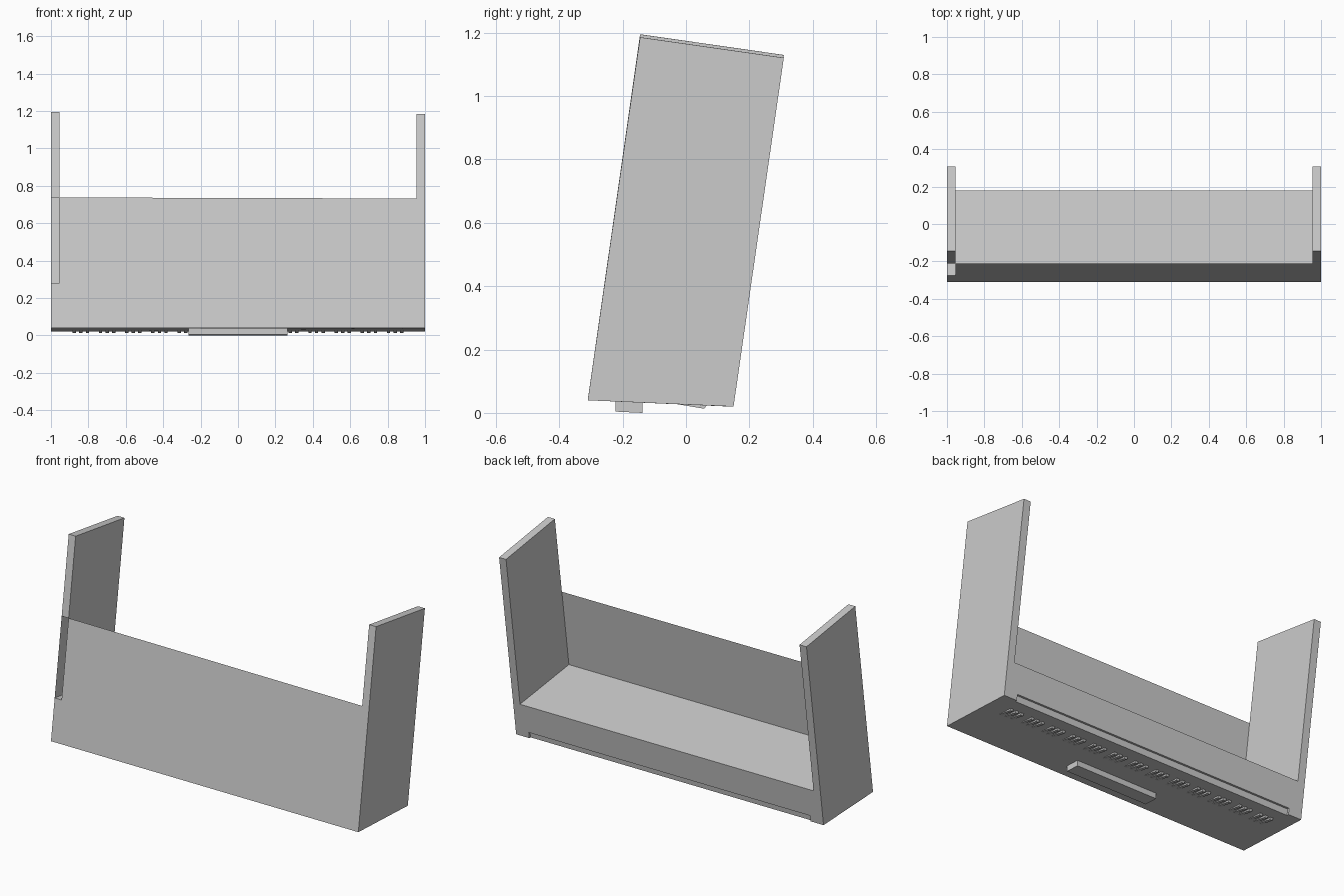
import bpy, bmesh

cube = bpy.data.objects.get("Cube")
if cube:
    bpy.data.objects.remove(cube, do_unlink=True)

grey = bpy.data.materials.new("light grey")
grey.use_nodes = True
colour = (0.6, 0.6, 0.6, 1)
grey.diffuse_color = colour
grey.node_tree.nodes["Principled BSDF"].inputs["Base Color"].default_value = colour

WALL = 0.955                    # inner face of the side walls
FLOOR_F, FLOOR_B = 0.28, 0.22   # floor height at front and back
BOT_F, BOT_B = 0.04, 0.02       # underside height at front and back
TOP_F, TOP_B = 1.19, 1.125      # side wall tops
PANEL = 0.735                   # front panel top
SLOT_X, SLOT_Z, SLOT_D = 0.915, 0.055, 0.012


def front(x, z):
    return (x, -0.31 + 0.1435 * (z - BOT_F), z)


def back(x, z, inset=0):
    return (x, 0.15 + 0.1435 * (z - BOT_B) - inset, z)


def under(y):
    return BOT_F - (y + 0.31) * 0.0435


def finish(name, bm, merge=True):
    if merge:
        bmesh.ops.remove_doubles(bm, verts=bm.verts, dist=0.0005)
    bmesh.ops.recalc_face_normals(bm, faces=bm.faces)
    mesh = bpy.data.meshes.new(name)
    bm.to_mesh(mesh)
    bm.free()
    mesh.materials.append(grey)
    obj = bpy.data.objects.new(name, mesh)
    bpy.context.collection.objects.link(obj)
    return obj


def face(bm, points):
    return bm.faces.new([bm.verts.new(p) for p in points])


def prism(bm, profile, x0, x1):
    """Closed prism of a y-z profile along x."""
    a = face(bm, [(x0, y, z) for y, z in profile])
    new = bmesh.ops.extrude_face_region(bm, geom=[a])["geom"]
    moved = [v for v in new if isinstance(v, bmesh.types.BMVert)]
    bmesh.ops.translate(bm, verts=moved, vec=(x1 - x0, 0, 0))
    if a.is_valid is False:
        face(bm, [(x0, y, z) for y, z in profile])


# Casing: sloped front panel, one wall open at its front edge
bm = bmesh.new()
face(bm, [front(x, z) for x, z in (
    (-1, BOT_F), (1, BOT_F), (1, TOP_F), (WALL, TOP_F), (WALL, PANEL),
    (-WALL, PANEL), (-WALL, FLOOR_F), (-1, FLOOR_F))])
face(bm, [front(x, z) for x, z in (
    (-1, PANEL), (-WALL, PANEL), (-WALL, TOP_F), (-1, TOP_F))])

# Back edge of the casing, with a long shallow slot along the bottom
face(bm, [back(x, z) for x, z in (
    (-1, BOT_B), (-SLOT_X, BOT_B), (-SLOT_X, SLOT_Z), (SLOT_X, SLOT_Z),
    (SLOT_X, BOT_B), (1, BOT_B), (1, TOP_B), (WALL, TOP_B), (WALL, FLOOR_B),
    (-WALL, FLOOR_B), (-WALL, TOP_B), (-1, TOP_B))])
slot = [back(x, z, SLOT_D) for x, z in (
    (-SLOT_X, BOT_B), (SLOT_X, BOT_B), (SLOT_X, SLOT_Z), (-SLOT_X, SLOT_Z))]
face(bm, slot)
face(bm, [slot[3], slot[2], back(SLOT_X, SLOT_Z), back(-SLOT_X, SLOT_Z)])
for s in (-1, 1):
    face(bm, [back(s * SLOT_X, z, d) for z, d in (
        (BOT_B, 0), (SLOT_Z, 0), (SLOT_Z, SLOT_D), (BOT_B, SLOT_D))])

# Underside and floor
face(bm, [front(-1, BOT_F), front(1, BOT_F), back(1, BOT_B), back(SLOT_X, BOT_B),
          slot[1], slot[0], back(-SLOT_X, BOT_B), back(-1, BOT_B)])
face(bm, [front(-1, FLOOR_F), front(WALL, FLOOR_F),
          back(WALL, FLOOR_B), back(-1, FLOOR_B)])

# Side walls: outer face, inner face and top
for s in (-1, 1):
    face(bm, [front(s, BOT_F), back(s, BOT_B), back(s, TOP_B), front(s, TOP_F)])
    w = s * WALL
    face(bm, [front(w, FLOOR_F), back(w, FLOOR_B), back(w, TOP_B), front(w, TOP_F)])
    face(bm, [front(s, TOP_F), front(w, TOP_F), back(w, TOP_B), back(s, TOP_B)])
bmesh.ops.remove_doubles(bm, verts=bm.verts, dist=0.0005)
for v in bm.verts:              # the casing stands very slightly askew
    v.co.z -= 0.004 * v.co.x * v.co.z
finish("casing", bm, False)

# Foot under the middle
bm = bmesh.new()
prism(bm, [(-0.222, 0.004), (-0.222, under(-0.222)),
           (-0.138, under(-0.138)), (-0.138, 0.0)], -0.265, 0.265)
finish("foot", bm)

# Row of small wedge-shaped vent tabs under the base
bm = bmesh.new()
COUNT = 13
for i in range(COUNT):
    centre = -0.84 + 1.68 * i / (COUNT - 1)
    for offset in (-0.035, 0, 0.035):
        x = centre + offset
        prism(bm, [(-0.03, under(-0.03)), (0.065, under(0.065)),
                   (0.058, 0.013)], x - 0.009, x + 0.009)
finish("vent_tabs", bm)
